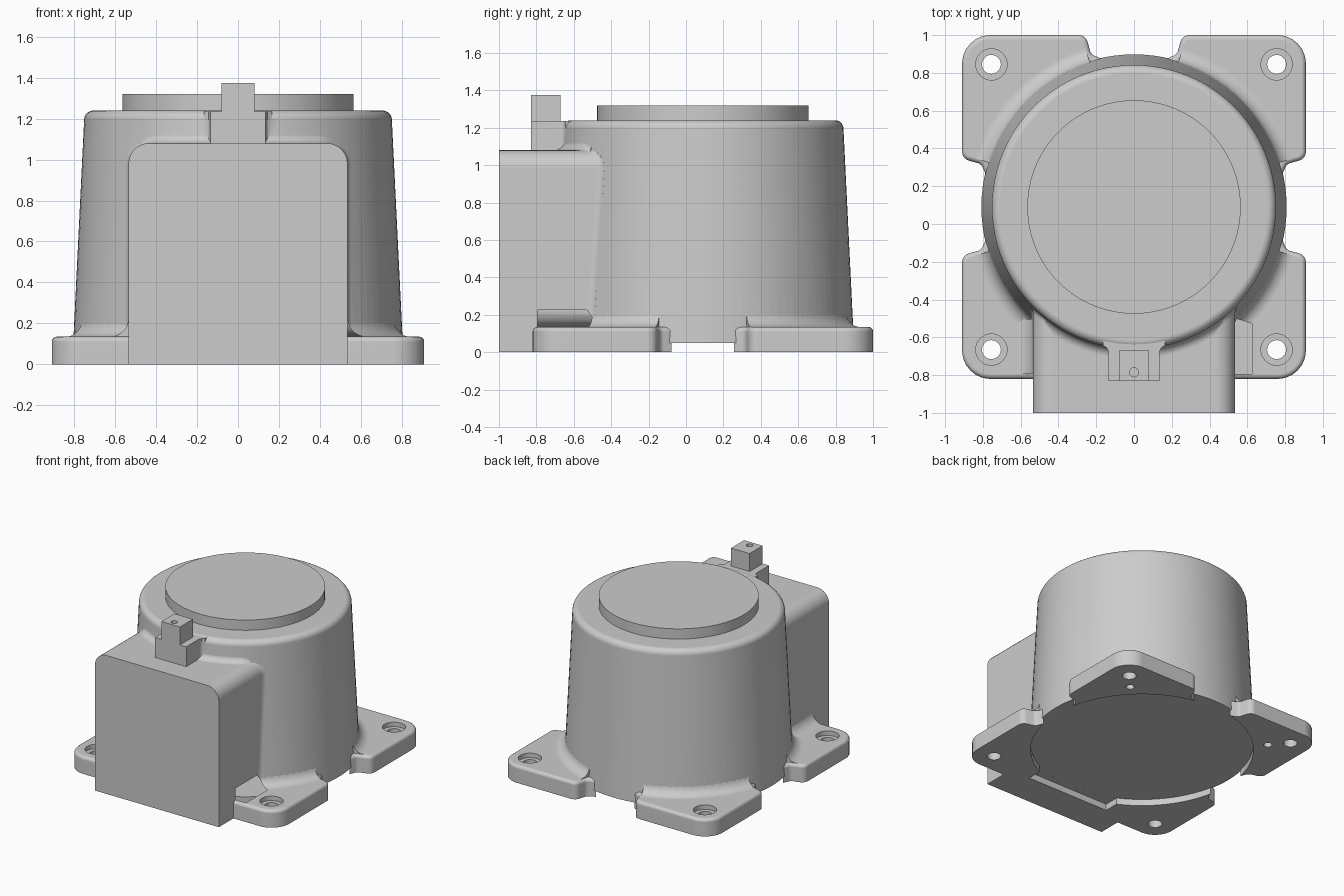
import bpy
import bmesh
from math import sin, cos, tan, pi, radians, degrees, sqrt, atan2
from mathutils import Vector

cube = bpy.data.objects.get("Cube")
if cube:
    bpy.data.objects.remove(cube, do_unlink=True)

CENTRE_Y = 0.09      # all parts are laid out around the drum axis
SEGS = 96
FOOT_Z = 0.135
BOX_W, BOX_TOP, BOX_R = 0.535, 1.08, 0.1

grey = bpy.data.materials.new("cast_grey")
grey.use_nodes = True
grey.diffuse_color = (0.604, 0.604, 0.604, 1)
grey.node_tree.nodes["Principled BSDF"].inputs["Base Color"].default_value = grey.diffuse_color


def loft(name, rings, bevel_z=None):
    """Skin a list of equal-length rings and cap both ends."""
    bm = bmesh.new()
    rows = [[bm.verts.new((x, y + CENTRE_Y, z)) for x, y, z in ring] for ring in rings]
    n = len(rows[0])
    for a, b in zip(rows, rows[1:]):
        for i in range(n):
            j = (i + 1) % n
            bm.faces.new((a[i], a[j], b[j], b[i]))
    bm.faces.new(rows[0])
    bm.faces.new(rows[-1])
    bmesh.ops.recalc_face_normals(bm, faces=bm.faces)
    if bevel_z is not None:
        edges = [e for e in bm.edges if all(abs(v.co.z - bevel_z) < 1e-5 for v in e.verts)]
        bmesh.ops.bevel(bm, geom=edges, offset=0.025, segments=4, profile=0.5, affect='EDGES')
    mesh = bpy.data.meshes.new(name)
    bm.to_mesh(mesh)
    bm.free()
    mesh.materials.append(grey)
    obj = bpy.data.objects.new(name, mesh)
    bpy.context.collection.objects.link(obj)
    return obj


def prism(name, outline, z0, z1, bevel_z=None):
    return loft(name, [[(x, y, z) for x, y in outline] for z in (z0, z1)], bevel_z)


def block(name, x0, x1, y0, y1, z0, z1):
    return prism(name, [(x0, y0), (x1, y0), (x1, y1), (x0, y1)], z0, z1)


def turned(name, profile, x=0, y=0, segs=SEGS):
    """Solid of revolution from (radius, height) pairs."""
    return loft(name, [[(x + r * cos(2 * pi * i / segs), y + r * sin(2 * pi * i / segs), z)
                        for i in range(segs)] for r, z in profile])


def combine(target, part, operation):
    mod = target.modifiers.new("join", 'BOOLEAN')
    mod.operation, mod.solver, mod.object = operation, 'EXACT', part
    bpy.context.view_layer.objects.active = target
    bpy.ops.object.modifier_apply(modifier=mod.name)
    bpy.data.objects.remove(part, do_unlink=True)


def drum_radius(z):
    return 0.808 - 0.049 * (z - 0.05)


def polar(deg, r):
    return Vector((r * cos(radians(deg)), r * sin(radians(deg))))


def rounded(corners):
    """Outline with each (point, radius) corner turned into an arc."""
    out = []
    for i, (p, r) in enumerate(corners):
        if r == 0:
            out.append(p)
            continue
        d1 = (corners[i - 1][0] - p).normalized()
        d2 = (corners[(i + 1) % len(corners)][0] - p).normalized()
        half = d1.angle(d2) / 2
        mid = p + (d1 + d2).normalized() * r / sin(half)
        a, b = p + d1 * r / tan(half) - mid, p + d2 * r / tan(half) - mid
        out += [mid + a.lerp(b, k / 8).normalized() * r for k in range(9)]
    return out


def cove(name, start, end, height, f):
    """Concave fillet swept around the drum between two angles."""
    rings = []
    for i in range(33):
        t = radians(start + (end - start) * i / 32)
        h = height(abs(cos(t)) * (drum_radius(1) + f))
        r = drum_radius(h + f) - 0.001
        sec = [(r - 0.06, h - 0.04), (r + f, h - 0.04)]
        for k in range(9):
            a = radians(270 - 90 * k / 8)
            sec.append((r + f + f * cos(a), h + f + f * sin(a)))
        sec.append((r - 0.06, h + f))
        rings.append([(q * cos(t), q * sin(t), z) for q, z in sec])
    return loft(name, rings)


def box_section(w, z, f=0.06):
    """Front box outline with fillets running onto the drum."""
    xc = w + f
    yc = -sqrt((drum_radius(z) + f) ** 2 - xc ** 2)
    end = atan2(-yc, -xc)
    half = [(w, -1 - CENTRE_Y)]
    for k in range(9):
        a = pi + (end - pi) * k / 8
        half.append((xc + f * cos(a), yc + f * sin(a)))
    half.append((half[-1][0] * 0.94, half[-1][1] * 0.94))
    return [(x, y, z) for x, y in half] + [(-x, y, z) for x, y in reversed(half)]


def box_height(x):
    over = min(max(x - (BOX_W - BOX_R), 0), BOX_R)
    return BOX_TOP - BOX_R + sqrt(BOX_R ** 2 - over ** 2)


# Tapered drum with a rounded shoulder
rim = 0.045
profile = [(drum_radius(0.05), 0.05), (drum_radius(1.195), 1.195)]
for k in range(1, 9):
    a = pi / 2 * k / 8
    profile.append((drum_radius(1.195) - rim + rim * cos(a), 1.195 + rim * sin(a)))
housing = turned("housing", profile)
parts = []

# Front box with rounded upper edges
sections = [box_section(BOX_W, 0)]
for k in range(9):
    a = pi / 2 * k / 8
    sections.append(box_section(BOX_W - BOX_R + BOX_R * cos(a), BOX_TOP - BOX_R + BOX_R * sin(a)))
parts.append(loft("front_box", sections))
parts.append(cove("box_top_fillet", 232, 308, box_height, 0.05))

# Four corner feet with fillets up to the drum
reach = 0.91
side = reach * tan(radians(15.7))
quarter = rounded([(polar(11, 0.79), 0), (polar(15.7, 0.84), 0.04),
                   (Vector((reach, side)), 0.05), (Vector((reach, reach)), 0.15),
                   (Vector((side, reach)), 0.05), (polar(74.3, 0.84), 0.04),
                   (polar(79, 0.79), 0), (polar(45, 0.6), 0)])
for sx in (-1, 1):
    for sy in (-1, 1):
        parts.append(prism("foot", [(sx * x, sy * y) for x, y in quarter], 0, FOOT_Z, FOOT_Z))
        middle = degrees(atan2(sy, sx))
        parts.append(cove("foot_fillet", middle - 28, middle + 28, lambda x: FOOT_Z, 0.08))
    # Fillet between box side and front foot
    f = 0.09
    sec = [(BOX_W - 0.05, 0.1), (BOX_W + f, 0.1)]
    for k in range(9):
        a = radians(270 - 90 * k / 8)
        sec.append((BOX_W + f + f * cos(a), FOOT_Z + f + f * sin(a)))
    sec.append((BOX_W - 0.05, FOOT_Z + f))
    parts.append(loft("box_foot_fillet", [[(sx * x, y, z) for x, z in sec] for y in (-0.885, -0.5)]))

# Stepped lug on top of the box
lug_half = [(0.135, -0.92), (0.135, -0.765), (0.145, -0.745), (0.165, -0.733), (0.165, -0.66)]
lug = lug_half + [(-x, y) for x, y in reversed(lug_half)]
parts.append(prism("lug_base", lug, 1.0, 1.235))
parts.append(block("lug_post", -0.08, 0.08, -0.92, -0.76, 1.15, 1.375))

for part in parts:
    combine(housing, part, 'UNION')

# Underside recess, bolt holes, dowel holes and lug hole
cutters = [turned("recess", [(0.8, -0.1), (0.8, 0.0505)]),
           block("recess_notch", -0.36, 0.36, -0.83, -0.5, -0.1, 0.0502),
           turned("lug_hole", [(0.024, 1.3), (0.024, 1.5)], 0, -0.875, 20)]
for sx in (-1, 1):
    for sy in (-1, 1):
        cutters.append(turned("bolt_hole", [(0.05, -0.1), (0.05, 0.1), (0.083, 0.1), (0.083, 0.3)],
                              sx * 0.755, sy * 0.755, 32))
    cutters.append(turned("dowel_hole", [(0.03, -0.1), (0.03, 0.08)], sx * 0.645, 0.635, 24))
for cutter in cutters:
    combine(housing, cutter, 'DIFFERENCE')

# Raised round lid
lid = turned("lid", [(0.565, 1.235), (0.565, 1.32)])

# Smooth curved areas, keep crisp edges
for obj in (housing, lid):
    bpy.ops.object.select_all(action='DESELECT')
    obj.select_set(True)
    bpy.context.view_layer.objects.active = obj
    bpy.ops.object.shade_smooth_by_angle(angle=radians(28))
    weighted = obj.modifiers.new("weighted_normals", 'WEIGHTED_NORMAL')
    weighted.keep_sharp = True
